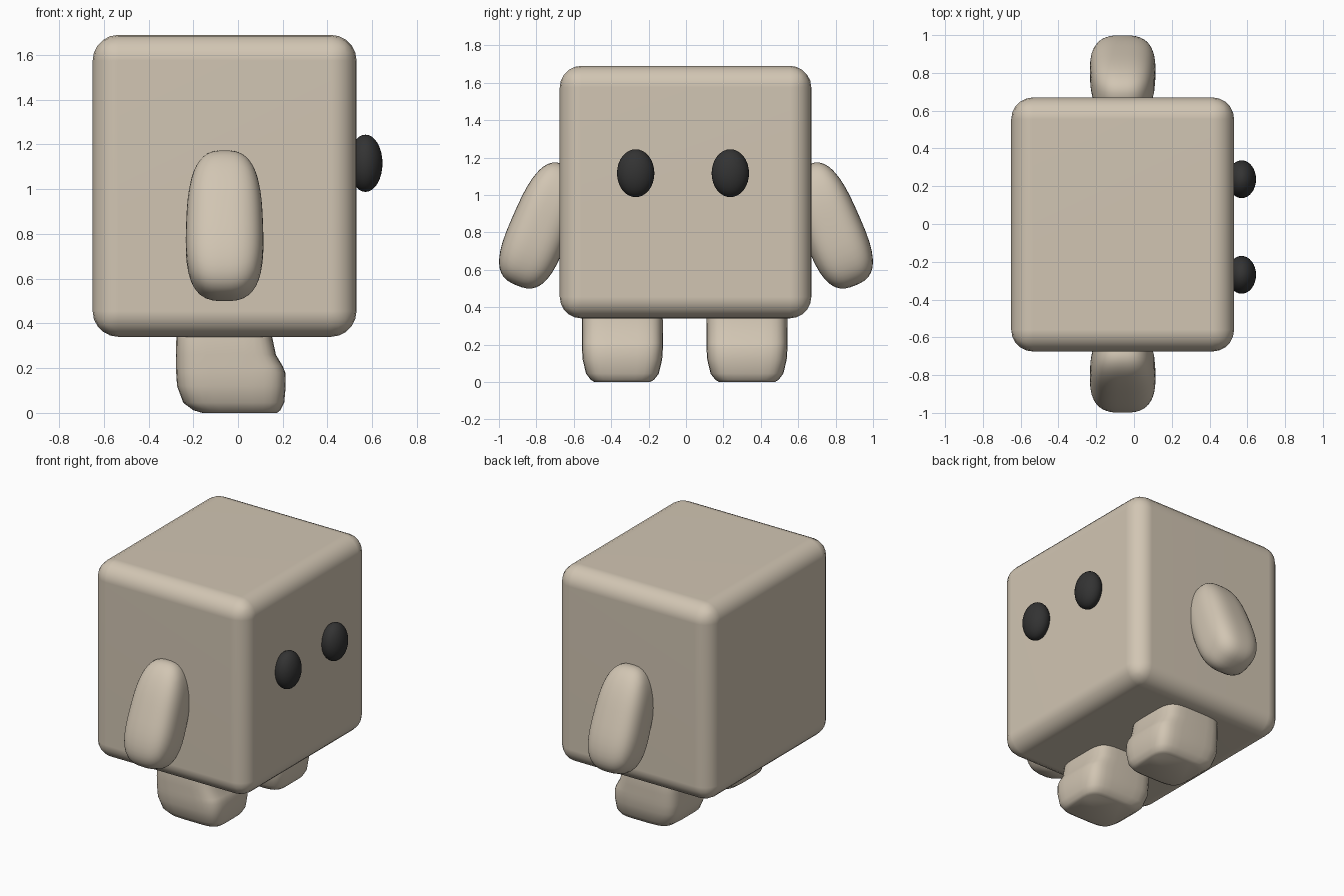
import bpy, bmesh, math
from mathutils import Matrix, Vector

if "Cube" in bpy.data.objects:
    bpy.data.objects.remove(bpy.data.objects["Cube"])


def material(name, rgb):
    m = bpy.data.materials.new(name)
    m.diffuse_color = (*rgb, 1)
    m.use_nodes = True
    m.node_tree.nodes["Principled BSDF"].inputs["Base Color"].default_value = m.diffuse_color
    return m


TAN = material("warm_tan", (0.64, 0.56, 0.45))
BLACK = material("eye_black", (0.033, 0.033, 0.033))


def finish(bm, name, mat):
    bmesh.ops.recalc_face_normals(bm, faces=bm.faces)
    me = bpy.data.meshes.new(name)
    bm.to_mesh(me)
    bm.free()
    me.materials.append(mat)
    for p in me.polygons:
        p.use_smooth = True
    ob = bpy.data.objects.new(name, me)
    bpy.context.collection.objects.link(ob)
    return ob


def spow(v, e):
    return math.copysign(abs(v) ** e, v)


# Body: rounded box
bm = bmesh.new()
bmesh.ops.create_cube(bm, size=1)
bmesh.ops.scale(bm, vec=(1.18, 1.345, 1.35), verts=bm.verts)
bmesh.ops.translate(bm, vec=(-0.06, -0.0025, 1.015), verts=bm.verts)
body = finish(bm, "body", TAN)
bev = body.modifiers.new("round_edges", "BEVEL")
bev.width, bev.segments = 0.115, 5
body.modifiers.new("normals", "WEIGHTED_NORMAL").keep_sharp = True


# Arms: boxy rounded capsules, slightly thicker at the hand, tilted outward
def arm(name, side):
    bm = bmesh.new()
    bmesh.ops.create_cube(bm, size=2)
    bmesh.ops.subdivide_edges(bm, edges=bm.edges[:], cuts=11, use_grid_fill=True)
    p = 2.9
    for v in bm.verts:
        n = sum(abs(c) ** p for c in v.co) ** (1 / p)
        c = v.co / n
        taper = 1 - 0.07 * c.z
        v.co = Vector((c.x * 0.172 * taper, c.y * 0.158 * taper, c.z * 0.347))
    bmesh.ops.transform(bm, verts=bm.verts, matrix=Matrix.Translation(
        (-0.06, side * 0.775, 0.838)) @ Matrix.Rotation(side * math.radians(22), 4, 'X'))
    finish(bm, name, TAN)


# Feet: stacked rounded rings (height, back, toe, half width), toe towards +x
RINGS = [(0.0, -0.16, 0.175, 0.15), (0.012, -0.2, 0.19, 0.17),
         (0.045, -0.245, 0.207, 0.195), (0.12, -0.273, 0.214, 0.213),
         (0.18, -0.277, 0.212, 0.217), (0.21, -0.278, 0.2, 0.217),
         (0.26, -0.278, 0.17, 0.217), (0.345, -0.276, 0.152, 0.216),
         (0.42, -0.26, 0.14, 0.2)]


def foot(name, y):
    bm = bmesh.new()
    n, loops = 32, []
    for z, x0, x1, hy in RINGS:
        ring = []
        for i in range(n):
            a = 2 * math.pi * (i + 0.5) / n
            ring.append(bm.verts.new(((x0 + x1) / 2 + (x1 - x0) / 2 * spow(math.cos(a), 0.42),
                                      y + hy * spow(math.sin(a), 0.42), z)))
        loops.append(ring)
    for a, b in zip(loops, loops[1:]):
        for i in range(n):
            j = (i + 1) % n
            bm.faces.new((a[i], a[j], b[j], b[i]))
    bm.faces.new(loops[0][::-1])
    bm.faces.new(loops[-1])
    finish(bm, name, TAN)


# Eyes: flattened ellipsoids half sunk in the face
def eye(name, y):
    bm = bmesh.new()
    bmesh.ops.create_uvsphere(bm, u_segments=32, v_segments=16, radius=1)
    bmesh.ops.scale(bm, vec=(0.076, 0.1, 0.128), verts=bm.verts)
    bmesh.ops.translate(bm, vec=(0.57, y, 1.116), verts=bm.verts)
    finish(bm, name, BLACK)


for side, label in ((-1, "right"), (1, "left")):
    arm(label + "_arm", side)
    foot(label + "_foot", side * 0.333 - 0.007)
    eye(label + "_eye", side * 0.253 - 0.016)
